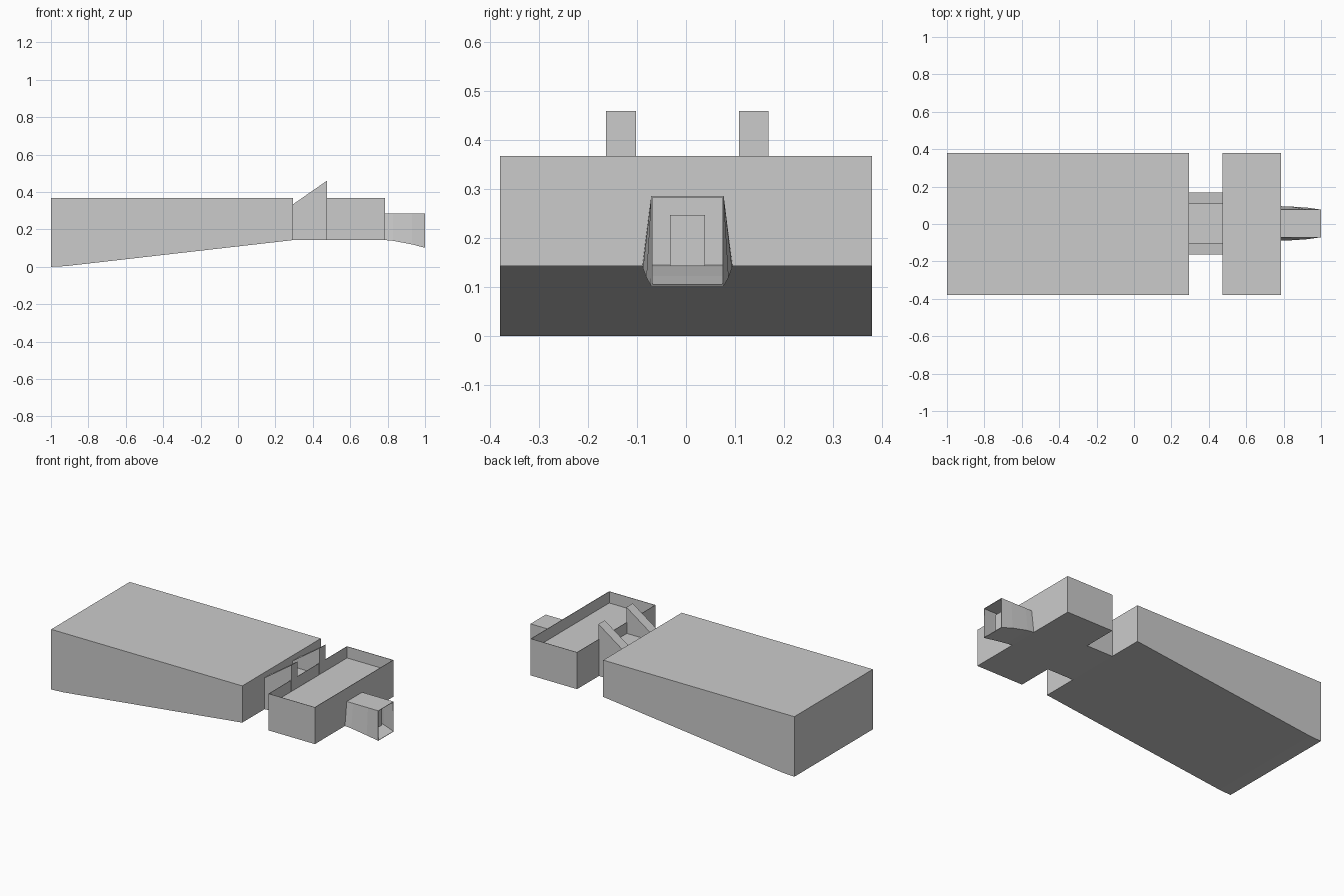
import bpy, bmesh

if "Cube" in bpy.data.objects:
    bpy.data.objects.remove(bpy.data.objects["Cube"])

def finish(name, bm):
    bmesh.ops.recalc_face_normals(bm, faces=bm.faces)
    mesh = bpy.data.meshes.new(name)
    bm.to_mesh(mesh)
    bm.free()
    obj = bpy.data.objects.new(name, mesh)
    bpy.context.collection.objects.link(obj)
    return obj

def loft(bm, rings, caps=True):
    rows = [[bm.verts.new(p) for p in ring] for ring in rings]
    n = len(rows[0])
    for a, b in zip(rows, rows[1:]):
        for i in range(n):
            j = (i + 1) % n
            bm.faces.new((a[i], a[j], b[j], b[i]))
    if caps:
        bm.faces.new(rows[0])
        bm.faces.new(rows[-1])

def extrude_profile(name, xz, y0, y1):
    bm = bmesh.new()
    loft(bm, [[(x, y, z) for x, z in xz] for y in (y0, y1)])
    return finish(name, bm)

def box_profile(x0, x1, z0, z1):
    return [(x0, z0), (x1, z0), (x1, z1), (x0, z1)]

HALF, LOW, TOP, MID = 0.38, 0.143, 0.368, 0.003

# Long wedge-bottomed body
extrude_profile("main_body", [(-1, 0), (-0.92, 0.004), (0.295, LOW), (0.295, TOP), (-1, TOP)], -HALF, HALF)

# Narrow neck with two rising side ribs
extrude_profile("neck", box_profile(0.295, 0.475, LOW, 0.30), MID - 0.105, MID + 0.105)
rib = [(0.295, LOW), (0.475, LOW), (0.475, 0.46), (0.295, 0.335)]
for side, name in ((-1, "front_rib"), (1, "back_rib")):
    extrude_profile(name, rib, MID + side * 0.105, MID + side * 0.166)

# Cross box with a shallow tray sunk in its top
tray = extrude_profile("tray_box", box_profile(0.472, 0.787, LOW, TOP), -HALF, HALF)
bm = bmesh.new()
bm.from_mesh(tray.data)
bm.normal_update()
top = [f for f in bm.faces if f.normal.z > 0.9]
bmesh.ops.inset_region(bm, faces=top, thickness=0.004)
floor = bmesh.ops.extrude_face_region(bm, geom=top)
bmesh.ops.delete(bm, geom=top, context='FACES')
bmesh.ops.translate(bm, verts=[v for v in floor["geom"] if isinstance(v, bmesh.types.BMVert)], vec=(0, 0, -0.07))
bmesh.ops.recalc_face_normals(bm, faces=bm.faces)
bm.to_mesh(tray.data)
bm.free()

# Open tapering spout: x, lower half width, lower z
bm = bmesh.new()
sections = [(0.787, 0.092, LOW), (0.83, 0.091, 0.139), (0.93, 0.084, 0.12), (1.0, 0.074, 0.102)]
loft(bm, [[(x, MID - w, z), (x, MID + w, z), (x, MID + 0.074, 0.286), (x, MID - 0.074, 0.286)]
          for x, w, z in sections], caps=False)
spout = finish("spout", bm)
shell = spout.modifiers.new("shell", 'SOLIDIFY')
shell.thickness = 0.004
shell.offset = -1

# Small block inside the spout
extrude_profile("spout_core", box_profile(0.785, 0.95, LOW, 0.247), MID - 0.036, MID + 0.036)
